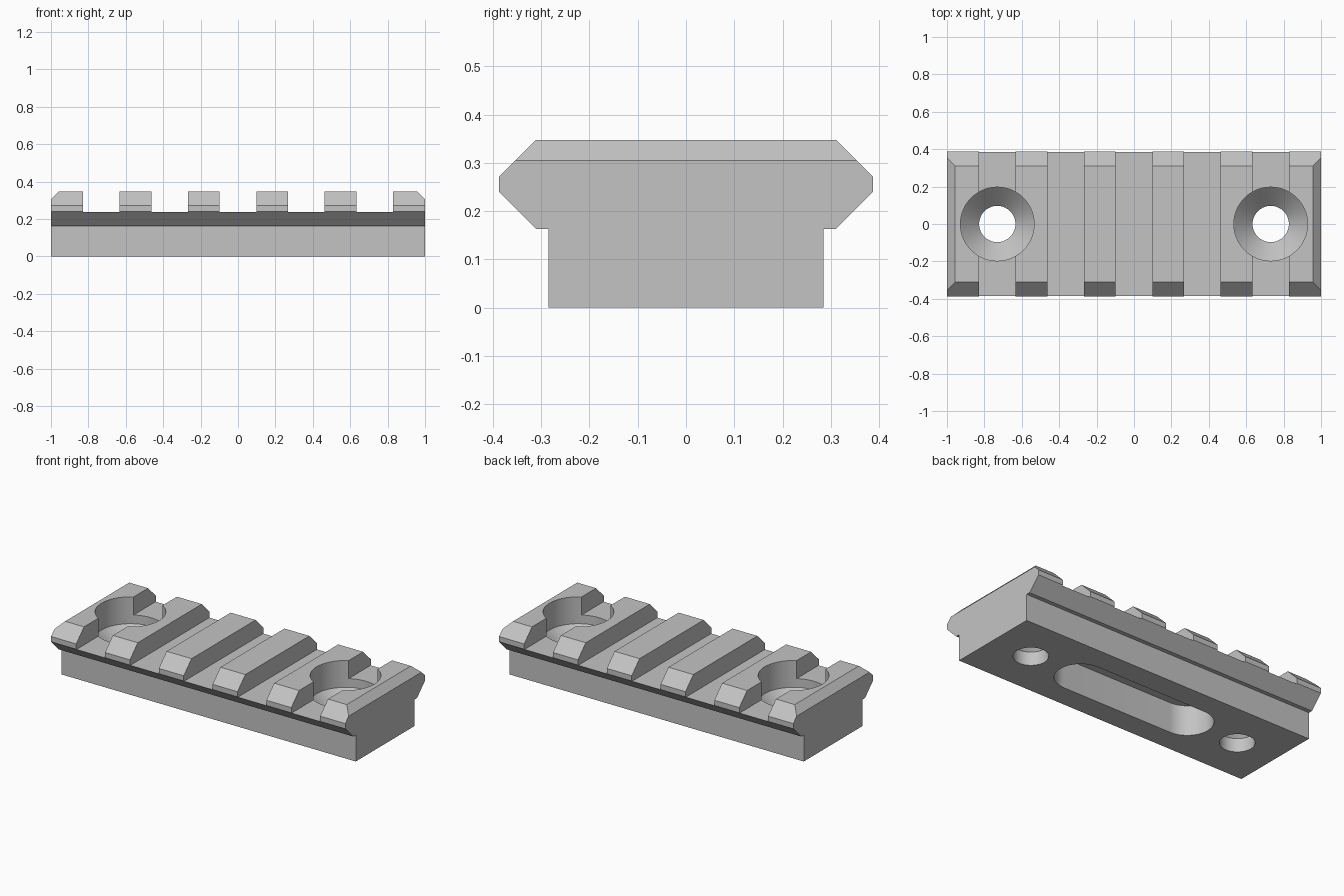
import bpy, bmesh, math
from mathutils import Vector

if "Cube" in bpy.data.objects:
    bpy.data.objects.remove(bpy.data.objects["Cube"], do_unlink=True)

# Single satin grey metal
grey = bpy.data.materials.new("grey_metal")
grey.use_nodes = True
colour = (0.55, 0.55, 0.55, 1)
grey.diffuse_color = colour
grey.node_tree.nodes["Principled BSDF"].inputs["Base Color"].default_value = colour


def finish(name, bm):
    bmesh.ops.recalc_face_normals(bm, faces=bm.faces)
    mesh = bpy.data.meshes.new(name)
    bm.to_mesh(mesh)
    bm.free()
    mesh.materials.append(grey)
    obj = bpy.data.objects.new(name, mesh)
    bpy.context.collection.objects.link(obj)
    return obj


def add_prism(bm, points, direction):
    face = bm.faces.new([bm.verts.new(p) for p in points])
    top = bmesh.ops.extrude_face_region(bm, geom=[face])["geom"]
    verts = [g for g in top if isinstance(g, bmesh.types.BMVert)]
    bmesh.ops.translate(bm, verts=verts, vec=direction)


def cut(target, cutter):
    cutter.hide_render = True
    mod = target.modifiers.new("cut", 'BOOLEAN')
    mod.operation = 'DIFFERENCE'
    mod.solver = 'EXACT'
    mod.object = cutter
    bpy.context.view_layer.objects.active = target
    bpy.ops.object.modifier_apply(modifier=mod.name)
    bpy.data.objects.remove(cutter, do_unlink=True)


# Rail body: mirrored cross-section extruded lengthwise
half = [(0.285, 0), (0.285, 0.163), (0.31, 0.163), (0.387, 0.24),
        (0.387, 0.272), (0.311, 0.348)]
section = half + [(-y, z) for y, z in reversed(half)]
bm = bmesh.new()
add_prism(bm, [(-1, y, z) for y, z in section], (2, 0, 0))

# Bevelled upper edge at each end
for side in (-1, 1):
    geom = bm.verts[:] + bm.edges[:] + bm.faces[:]
    bmesh.ops.bisect_plane(bm, geom=geom, plane_co=(side, 0, 0.305),
                           plane_no=Vector((side, 0, 1)).normalized(), clear_outer=True)
    bmesh.ops.holes_fill(bm, edges=[e for e in bm.edges if e.is_boundary], sides=0)
rail = finish("accessory_rail", bm)

# Five cross slots between the six teeth
bm = bmesh.new()
for i in range(-2, 3):
    x, w = i * 0.3655, 0.098
    add_prism(bm, [(x - w, -1, 0.237), (x + w, -1, 0.237),
                   (x + w, 1, 0.237), (x - w, 1, 0.237)], (0, 0, 1))
cut(rail, finish("slot_cutter", bm))

# Two countersunk screw holes, each a stack of rings
SEG = 64
bm = bmesh.new()
for x in (-0.731, 0.731):
    rings = []
    for r, z in ((0.097, -0.1), (0.097, 0.083), (0.197, 0.183), (0.197, 0.6)):
        rings.append([bm.verts.new((x + r * math.cos(a), r * math.sin(a), z))
                      for a in (2 * math.pi * k / SEG for k in range(SEG))])
    for low, high in zip(rings, rings[1:]):
        for k in range(SEG):
            n = (k + 1) % SEG
            bm.faces.new((low[k], low[n], high[n], high[k]))
    bm.faces.new(rings[0])
    bm.faces.new(rings[-1])
cut(rail, finish("screw_hole_cutter", bm))

# Round-ended pocket in the underside
outline = []
for side in (1, -1):
    for k in range(33):
        a = math.pi * (k / 32 - 0.5)
        outline.append((side * (0.377 + 0.145 * math.cos(a)),
                        side * 0.145 * math.sin(a), -0.1))
bm = bmesh.new()
add_prism(bm, outline, (0, 0, 0.285))
cut(rail, finish("pocket_cutter", bm))

# Smooth bores, crisp machined edges
bpy.ops.object.select_all(action='DESELECT')
rail.select_set(True)
bpy.context.view_layer.objects.active = rail
bpy.ops.object.shade_smooth_by_angle(angle=math.radians(30))
